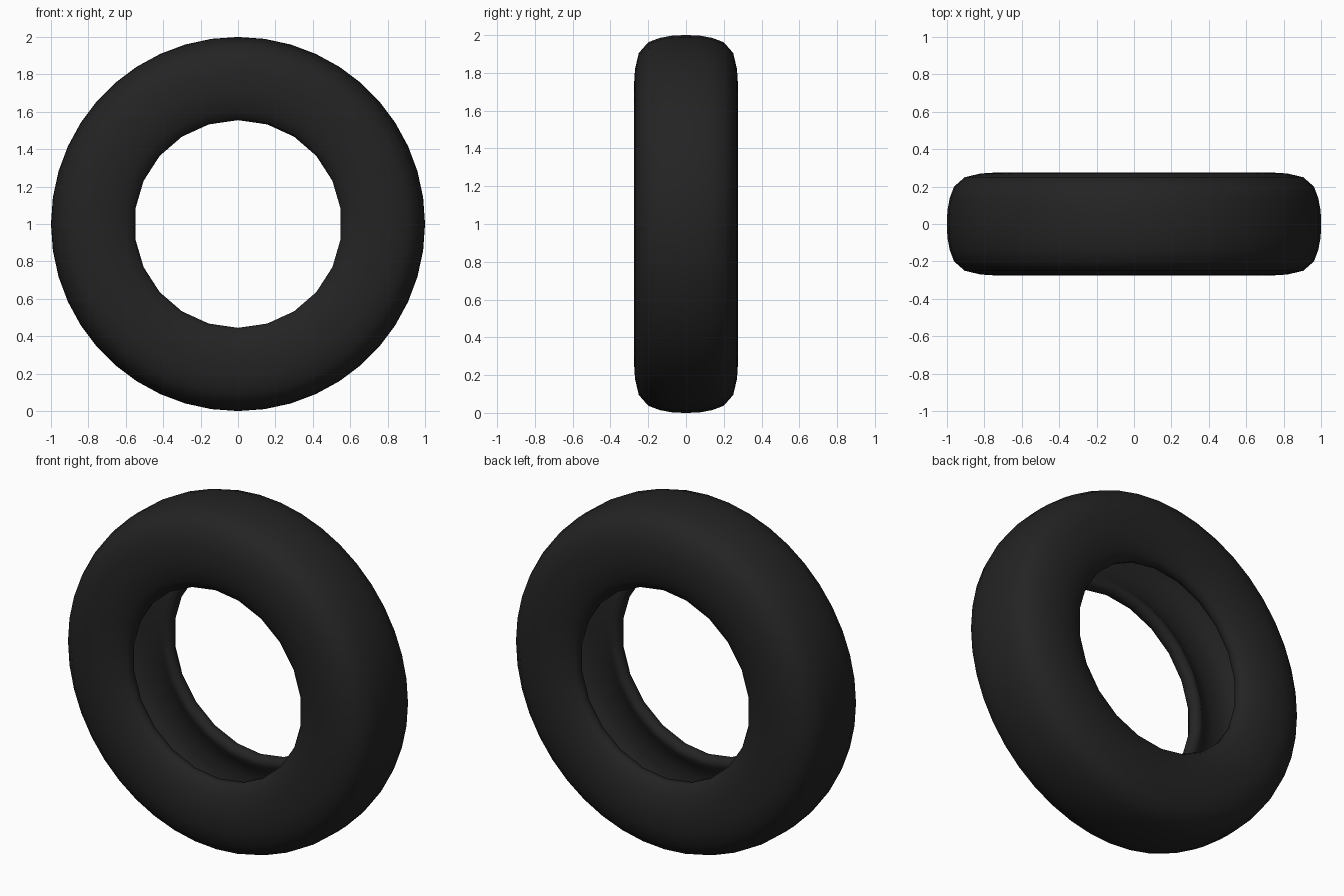
import bpy, bmesh, math

if "Cube" in bpy.data.objects:
    bpy.data.objects.remove(bpy.data.objects["Cube"])

SEG = 44
# Half cross-section as (y, radius): tread centre -> sidewall -> bead -> inner liner centre
half = [(0.0, 1.0), (0.07, 0.998), (0.14, 0.985), (0.20, 0.962), (0.25, 0.905),
        (0.27, 0.82), (0.275, 0.74), (0.267, 0.67), (0.248, 0.61), (0.225, 0.57),
        (0.20, 0.555), (0.17, 0.56), (0.152, 0.58), (0.155, 0.605), (0.19, 0.65),
        (0.21, 0.72), (0.21, 0.80), (0.19, 0.87), (0.14, 0.91), (0.07, 0.925), (0.0, 0.93)]
# Mirror to a closed loop
profile = half + [(-y, r) for y, r in reversed(half[1:-1])]

rubber = bpy.data.materials.new("black_rubber")
rubber.diffuse_color = (0.017, 0.017, 0.017, 1)
rubber.use_nodes = True
rubber.node_tree.nodes["Principled BSDF"].inputs["Base Color"].default_value = rubber.diffuse_color

# Revolve the section around the y axis; the bead edge has half as many corners
bm = bmesh.new()
rings = []
for i in range(SEG):
    a = math.pi / 2 + 2 * math.pi * i / SEG
    ring = []
    for y, r in profile:
        if i % 2 and r < 0.6:
            r *= math.cos(2 * math.pi / SEG)
        ring.append(bm.verts.new((r * math.cos(a), y, 1 + r * math.sin(a))))
    rings.append(ring)
n = len(profile)
for i in range(SEG):
    p, q = rings[i], rings[(i + 1) % SEG]
    for j in range(n):
        k = (j + 1) % n
        bm.faces.new((p[j], p[k], q[k], q[j]))
bmesh.ops.recalc_face_normals(bm, faces=bm.faces)
for f in bm.faces:
    f.smooth = True

mesh = bpy.data.meshes.new("tyre")
bm.to_mesh(mesh)
bm.free()
mesh.materials.append(rubber)
tyre = bpy.data.objects.new("tyre", mesh)
bpy.context.collection.objects.link(tyre)
